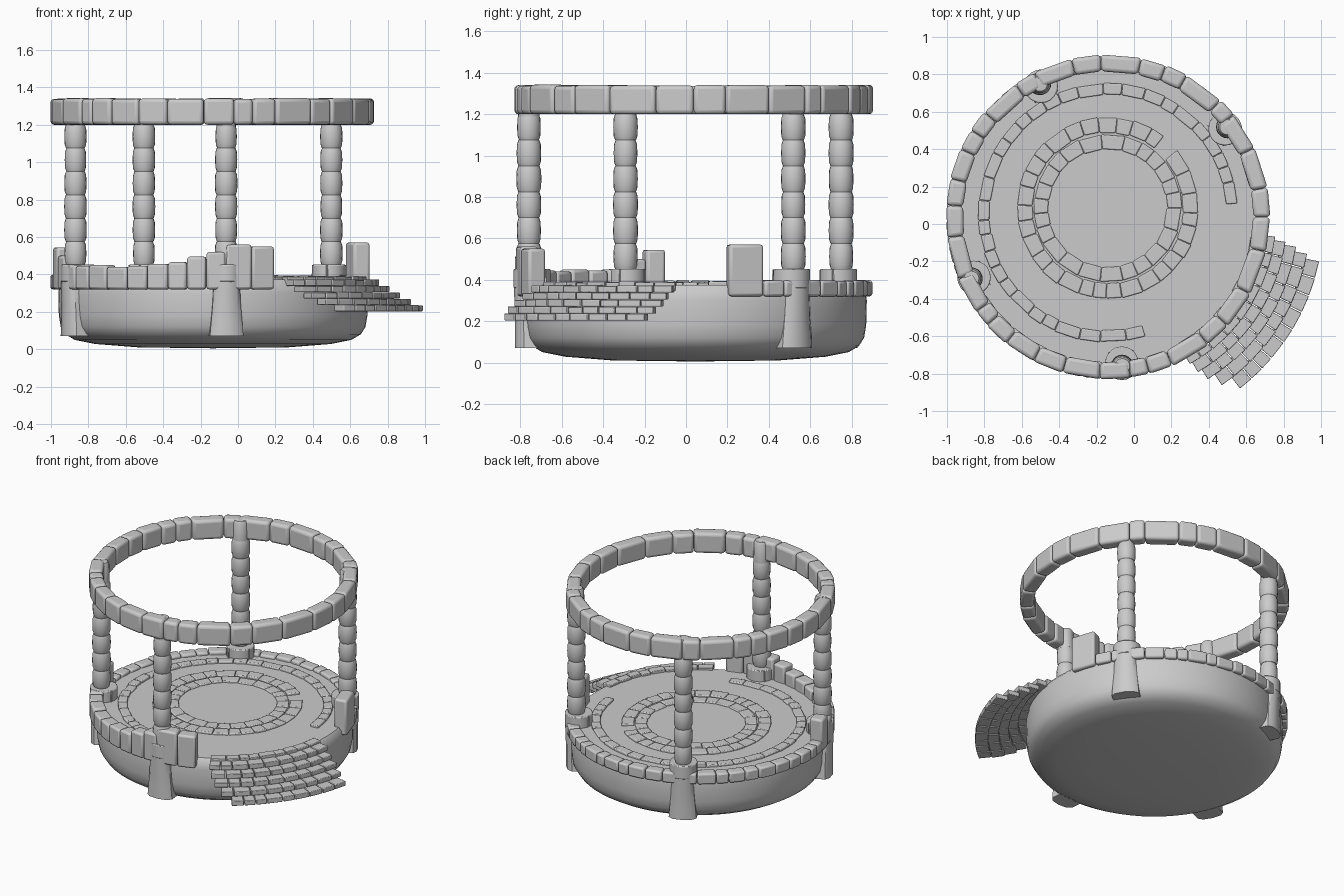
import bpy, bmesh, math, random
from math import radians, cos, sin

if "Cube" in bpy.data.objects:
    bpy.data.objects.remove(bpy.data.objects["Cube"])

random.seed(4)
CX, CY = -0.14, 0.037          # centre of the round platform


def finish(name, bm, bevel=0.0, segments=2, angle=40):
    bmesh.ops.recalc_face_normals(bm, faces=bm.faces)
    me = bpy.data.meshes.new(name)
    bm.to_mesh(me)
    bm.free()
    ob = bpy.data.objects.new(name, me)
    bpy.context.collection.objects.link(ob)
    if bevel:
        m = ob.modifiers.new("bevel", 'BEVEL')
        m.width, m.segments = bevel, segments
        m.limit_method, m.angle_limit = 'ANGLE', radians(40)
    bpy.ops.object.select_all(action='DESELECT')
    ob.select_set(True)
    bpy.context.view_layer.objects.active = ob
    bpy.ops.object.shade_smooth_by_angle(angle=radians(angle))
    return ob


def arc_block(bm, a0, a1, r0, r1, z0, z1, cx=CX, cy=CY):
    """One stone: a straight-sided wedge between two angles in degrees."""
    v = []
    for a in (radians(a0), radians(a1)):
        for r, z in ((r0, z0), (r1, z0), (r1, z1), (r0, z1)):
            v.append(bm.verts.new((cx + r * cos(a), cy + r * sin(a), z)))
    for f in ((0, 1, 2, 3), (7, 6, 5, 4), (0, 4, 5, 1), (1, 5, 6, 2), (2, 6, 7, 3), (3, 7, 4, 0)):
        bm.faces.new([v[i] for i in f])


def course(bm, a0, a1, n, r0, r1, z0, z1, cy=CY, uneven=0.3, jitter=0.003, gap=0.15):
    """A run of stones with slightly uneven lengths and heights."""
    w = [1 + random.uniform(-uneven, uneven) for _ in range(n)]
    a = a0
    for k in w:
        b = a + (a1 - a0) * k / sum(w)
        j = random.uniform(-jitter, jitter)
        arc_block(bm, a + gap, b - gap, r0 + j, r1 + j, z0, z1 + j, CX, cy)
        a = b


def lathe(bm, profile, n, cx, cy):
    rings = []
    for r, z in profile:
        if r == 0:
            rings.append([bm.verts.new((cx, cy, z))] * n)
        else:
            rings.append([bm.verts.new((cx + r * cos(2 * math.pi * i / n),
                                        cy + r * sin(2 * math.pi * i / n), z)) for i in range(n)])
    for p, q in zip(rings, rings[1:]):
        for i in range(n):
            j = (i + 1) % n
            bm.faces.new(list(dict.fromkeys((p[i], p[j], q[j], q[i]))))


# Platform drum with a softly domed underside
bm = bmesh.new()
lathe(bm, [(0, 0.005), (0.4, 0.01), (0.63, 0.028), (0.74, 0.05), (0.79, 0.08), (0.815, 0.12),
           (0.825, 0.18), (0.828, 0.3), (0.82, 0.35), (0.80, 0.374), (0, 0.376)], 64, -0.133, 0.046)
finish("platform_drum", bm)

# Inlaid floor rings
bm = bmesh.new()
course(bm, 0, 360, 24, 0.318, 0.395, 0.35, 0.386, cy=0.085)
finish("floor_ring_inner", bm, 0.006)
bm = bmesh.new()
course(bm, 52, 400, 30, 0.405, 0.485, 0.35, 0.388, cy=0.085)
finish("floor_ring_middle", bm, 0.006)
bm = bmesh.new()
course(bm, 4, 287, 32, 0.632, 0.692, 0.35, 0.389, cy=0.06)
finish("floor_ring_outer", bm, 0.006)

# Low rim of stones around the back
bm = bmesh.new()
course(bm, 23.5, 191, 24, 0.785, 0.862, 0.32, 0.396)
finish("low_rim", bm, 0.012)

# Broken parapet: (start angle, end angle, top height)
bm = bmesh.new()
for a, b, top in ((11.5, 23.3, 0.57), (190, 197, 0.545), (197, 204, 0.50), (204, 212, 0.45),
                  (212, 220, 0.445), (220, 229, 0.45), (229, 238, 0.44), (238, 246, 0.445),
                  (246, 254, 0.455), (254, 261, 0.465), (261, 268, 0.495), (268, 275, 0.52),
                  (275, 284.5, 0.56), (284.5, 293, 0.55)):
    arc_block(bm, a + 0.1, b - 0.1, 0.775, 0.865, 0.32, top)
finish("broken_parapet", bm, 0.014)

# Upper ring beam of long stones
bm = bmesh.new()
course(bm, 0, 360, 32, 0.778, 0.868, 1.2, 1.34, uneven=0.45, gap=0.03)
finish("upper_ring", bm, 0.02, 3)

# Curved steps, top to bottom
ends = [(-61, -6.5), (-60, -7.8), (-58.5, -8.8), (-56, -10.3), (-52.5, -11.7)]
outer = [0.90, 0.96, 1.02, 1.085, 1.155]
bm = bmesh.new()
for i, ((a0, a1), r) in enumerate(zip(ends, outer)):
    z = 0.372 - 0.034 * i
    course(bm, a0, a1, 9, r - 0.085, r, z - 0.033, z, uneven=0.2, jitter=0.002)
course(bm, -61, -6, 9, 0.775, 0.835, 0.345, 0.39)
finish("curved_steps", bm, 0.004)

# Pillars, each with a plinth and an outside buttress
for i, ang in enumerate((37, 117, 204.3, 275.5)):
    a = radians(ang)
    px, py = CX + 0.80 * cos(a), CY + 0.80 * sin(a)
    bm = bmesh.new()
    z, h = 0.45, 0.125
    for k in range(6):                      # bulging drums
        r = 0.058 + random.uniform(-0.002, 0.002)
        lathe(bm, [(0, z), (r - 0.008, z), (r - 0.001, z + 0.02), (r + 0.001, z + h / 2),
                   (r - 0.001, z + h - 0.02), (r - 0.008, z + h), (0, z + h)], 20, px, py)
        z += h
    lathe(bm, [(0, 1.19), (0.052, 1.19), (0.05, 1.32), (0.04, 1.335), (0, 1.338)], 20, px, py)
    finish(f"pillar_{i + 1}", bm)

    bm = bmesh.new()
    qx, qy = CX + 0.785 * cos(a), CY + 0.785 * sin(a)
    lathe(bm, [(0, 0.36), (0.09, 0.36), (0.09, 0.452), (0, 0.452)], 20, qx, qy)
    finish(f"pillar_plinth_{i + 1}", bm, 0.006)

    # buttress: rounded section flaring toward the foot
    bm = bmesh.new()
    rows = []
    for hw, front, zz in ((0.09, 0.868, 0.07), (0.084, 0.868, 0.14), (0.076, 0.868, 0.23),
                          (0.07, 0.872, 0.34), (0.066, 0.872, 0.45)):
        row = []
        for r, t in ((0.72, -hw), (front - 0.035, -hw), (front - 0.01, -hw * 0.7), (front, 0),
                     (front - 0.01, hw * 0.7), (front - 0.035, hw), (0.72, hw)):
            row.append(bm.verts.new((CX + r * cos(a) - t * sin(a), CY + r * sin(a) + t * cos(a), zz)))
        rows.append(row)
    for p, q in zip(rows, rows[1:]):
        for j in range(7):
            k = (j + 1) % 7
            bm.faces.new((p[j], p[k], q[k], q[j]))
    bm.faces.new(rows[0][::-1])
    bm.faces.new(rows[-1])
    finish(f"buttress_{i + 1}", bm)
